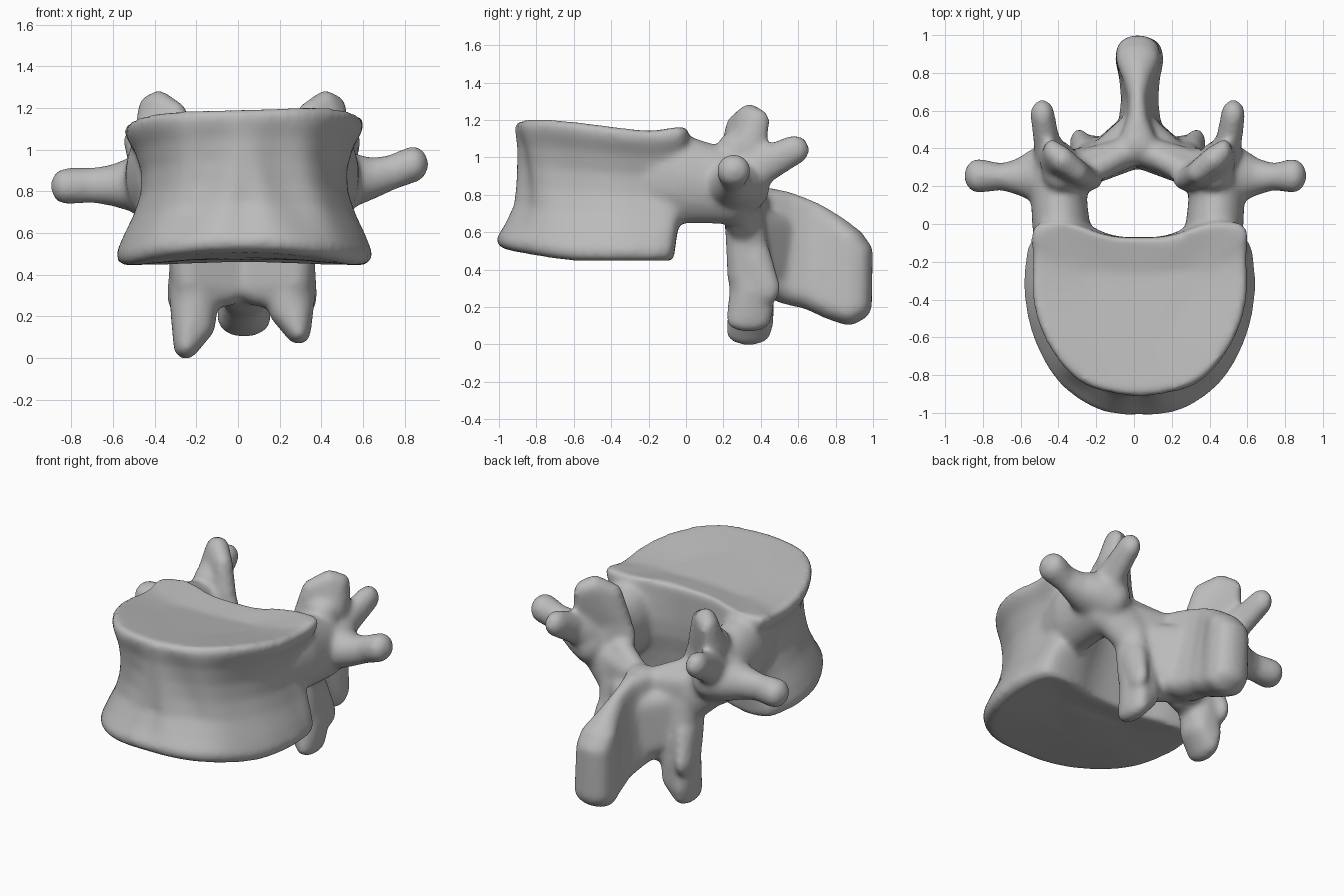
import bpy, bmesh, math
from mathutils import Vector, Matrix

cube = bpy.data.objects.get("Cube")
if cube:
    bpy.data.objects.remove(cube, do_unlink=True)

bone = bpy.data.materials.new("bone grey")
bone.diffuse_color = (0.5, 0.5, 0.5, 1)
bone.use_nodes = True
bone.node_tree.nodes["Principled BSDF"].inputs["Base Color"].default_value = (0.5, 0.5, 0.5, 1)

bm = bmesh.new()
MID = 0.02  # slight sideways offset of the symmetry plane


def hull(*blobs):
    """Convex hull around ellipsoids given as (centre, radii)."""
    part = bmesh.new()
    for centre, radii in blobs:
        place = Matrix.Translation(centre) @ Matrix.Diagonal((*radii, 1))
        bmesh.ops.create_icosphere(part, subdivisions=3, radius=1, matrix=place)
    res = bmesh.ops.convex_hull(part, input=part.verts[:])
    junk = {g for g in res["geom_interior"] + res["geom_unused"]
            if isinstance(g, bmesh.types.BMVert) and g.is_valid}
    bmesh.ops.delete(part, geom=list(junk), context='VERTS')
    mesh = bpy.data.meshes.new("part")
    part.to_mesh(mesh)
    part.free()
    bm.from_mesh(mesh)
    bpy.data.meshes.remove(mesh)


def limb(*blobs):
    for a, b in zip(blobs, blobs[1:]):
        hull(a, b)


def rounded(points):
    """Corner-cut a closed outline."""
    result = []
    for (ax, ay), (bx, by) in zip(points, points[1:] + points[:1]):
        result += [(ax * .75 + bx * .25, ay * .75 + by * .25), (ax * .25 + bx * .75, ay * .25 + by * .75)]
    return result


def ease(v):
    v = min(1, max(0, v))
    return v * v * (3 - 2 * v)


# Vertebral body: kidney outline lofted through a waisted profile
half = [(0, -.07), (.1, -.07), (.2, -.05), (.3, .0), (.42, .02), (.52, .0), (.55, -.1),
        (.56, -.22), (.565, -.35), (.54, -.5), (.48, -.64), (.39, -.77), (.27, -.86), (.13, -.9), (0, -.91)]
outline = rounded(rounded(half + [(-x, y) for x, y in half[-2:0:-1]]))
# level: height fraction, half width, front y, back shift
levels = [(.03, .28, -.62, -.3), (.0, .57, -.96, -.09), (.03, .605, -1.0, -.075), (.09, .61, -1.005, -.07),
          (.2, .58, -.955, -.06), (.35, .53, -.9, -.04), (.5, .495, -.885, -.01), (.65, .49, -.88, 0),
          (.8, .52, -.885, 0), (.9, .56, -.9, 0), (.96, .57, -.905, 0), (1.0, .55, -.885, -.01),
          (.97, .28, -.6, -.25)]
rings = []
for t, width, front, back in levels:
    ring = []
    waist = max(0, math.sin(math.pi * t))
    for px, py in outline:
        # the back corners widen towards the pedicles
        x = px * width / .56 * (1 + .07 * t * ease((py + .2) / .2))
        k = (py + .3) / .6
        y = -.3 + k * (front + .3) / -1 if k < 0 else py + back * (py + .3) / .3
        # shallow slanted grooves across the waist
        y += .018 * waist * math.cos(19 * abs(px) + 4 * t) * ease(-2 * k - .6)
        low = .445 + .055 * ease((-y - .55) / .5) + .012 * math.exp(-(x / .25) ** 2)
        high = 1.125 + .03 * x + .07 * ease((-y - .1) / .75) + .025 * ease((y + .2) / .2)
        ring.append(bm.verts.new((x + .03, y, low + (high - low) * t)))
    rings.append(ring)
for lower, upper in zip(rings, rings[1:]):
    for i in range(len(lower)):
        j = (i + 1) % len(lower)
        bm.faces.new((lower[i], lower[j], upper[j], upper[i]))
bm.faces.new(rings[0][::-1])
bm.faces.new(rings[-1])

for s in (-1, 1):
    def at(x, y, z):
        return Vector((MID + s * x, y, z))

    # Pedicle, blending out of the upper back corner of the body
    limb((at(.38, -.2, .88), (.13, .1, .22)), (at(.405, -.02, .885), (.155, .1, .24)),
         (at(.415, .1, .865), (.15, .1, .22)), (at(.42, .25, .84), (.15, .13, .2)))
    # Transverse process, the left one rising and the right one dropping
    rise = .07 if s > 0 else -.035
    reach = .82 if s > 0 else .845
    limb((at(.43, .25, .84), (.13, .2, .16)), (at(.53, .26, .84 + rise * .2), (.08, .15, .13)),
         (at(.62, .25, .84 + rise * .3), (.07, .1, .1)), (at(.72, .25, .85 + rise * .6), (.07, .07, .085)),
         (at(reach, .255, .86 + rise), (.075, .092, .088)))
    # Superior articular process: a blade facing inward and back
    limb((at(.4, .24, .9), (.13, .12, .14)), (at(.4, .27, 1.06), (.1, .1, .08)))
    hull((at(.29, .24, .97), (.08, .065, .1)), (at(.465, .34, 1.05), (.055, .09, .1)),
         (at(.315, .27, 1.16), (.055, .06, .07)), (at(.4, .34, 1.215), (.065, .07, .07)),
         (at(.455, .38, 1.19), (.045, .07, .07)))
    hull((at(.26, .235, .9), (.075, .06, .1)), (at(.33, .26, 1.04), (.08, .07, .07)),
         (at(.36, .27, .8), (.1, .1, .1)))
    # Mammillary process
    limb((at(.43, .28, .88), (.12, .14, .14)), (at(.48, .42, .96), (.07, .09, .1)),
         (at(.505, .58, 1.04), (.064, .08, .08)))
    # Lamina
    limb((at(.4, .27, .8), (.12, .11, .17)), (at(.28, .31, .68), (.1, .1, .17)))
    hull((at(.27, .3, .76), (.09, .1, .1)), (at(.25, .32, .36), (.09, .1, .08)),
         (at(0, .4, .75), (.07, .075, .07)), (at(.02, .38, .34), (.07, .09, .07)))
    hull((at(.25, .28, .84), (.07, .07, .07)), (at(.2, .32, .72), (.07, .08, .08)),
         (at(.03, .39, .76), (.05, .06, .06)))
    # Web from the lamina to the spinous process
    hull((at(.2, .38, .62), (.05, .06, .1)), (at(.2, .38, .42), (.05, .07, .08)),
         (at(.03, .53, .6), (.06, .06, .1)), (at(.03, .53, .36), (.07, .06, .08)))
    # Inferior articular process, cut back obliquely on its inner side
    tip = .09 if s > 0 else .02
    limb((at(.26, .32, .64), (.09, .1, .12)), (at(.25, .34, .44), (.09, .115, .1)),
         (at(.23, .35, .28), (.12, .12, .08)))
    hull((at(.23, .35, .28), (.12, .12, .08)), (at(.19, .35, tip + .13), (.06, .11, .06)),
         (at(.28, .35, tip + .1), (.055, .12, .07)), (at(.27, .335, tip + .035), (.06, .12, .06)))
    hull((at(.31, .43, .3), (.05, .075, .09)), (at(.28, .36, .46), (.07, .1, .1)))
    hull((at(.25, .34, .31), (.09, .1, .09)), (at(.06, .38, .33), (.06, .1, .08)))

# Spinous process: y, top height, bottom height, top and bottom half width
stations = [(.42, .78, .35, .1, .17), (.53, .76, .3, .055, .115), (.66, .71, .27, .045, .1),
            (.78, .635, .215, .075, .11), (.87, .565, .185, .115, .13), (.915, .5, .21, .115, .12)]
sections = [((Vector((MID, y, top)), (wt, .085, .06)), (Vector((MID + .01, y, low)), (wb, .08, .085)))
            for y, top, low, wt, wb in stations]
for a, b in zip(sections, sections[1:]):
    hull(*a, *b)

bmesh.ops.recalc_face_normals(bm, faces=bm.faces[:])
mesh = bpy.data.meshes.new("vertebra")
bm.to_mesh(mesh)
bm.free()
mesh.materials.append(bone)
vertebra = bpy.data.objects.new("vertebra", mesh)
bpy.context.collection.objects.link(vertebra)

# Fuse the parts into one rounded surface
fuse = vertebra.modifiers.new("fuse", 'REMESH')
fuse.mode = 'VOXEL'
fuse.voxel_size = .016
soften = vertebra.modifiers.new("soften", 'SMOOTH')
soften.factor = .5
soften.iterations = 14

bpy.context.view_layer.objects.active = vertebra
vertebra.select_set(True)
for name in ("fuse", "soften"):
    bpy.ops.object.modifier_apply(modifier=name)
bpy.ops.object.shade_smooth()
